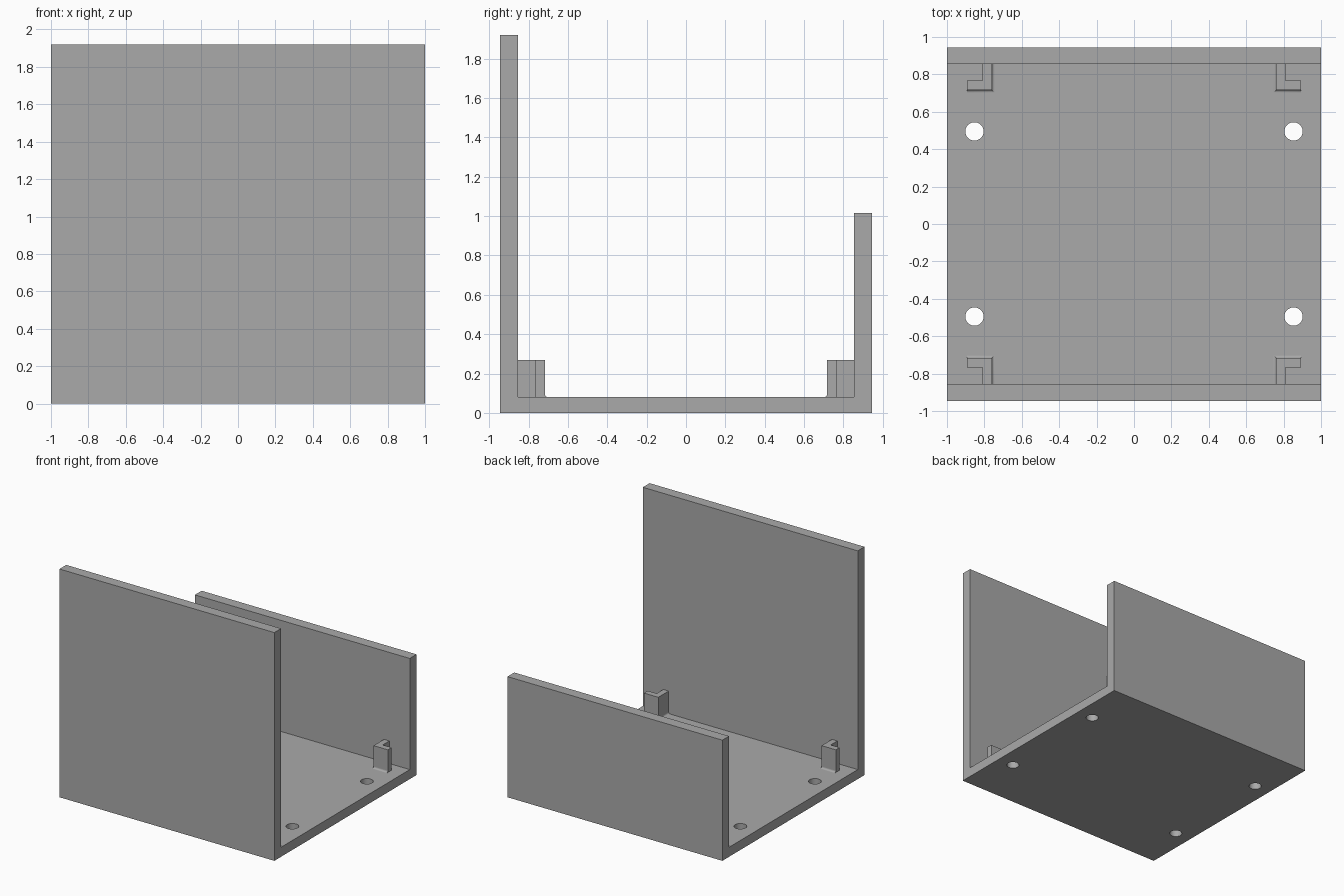
import bpy, bmesh, math
from mathutils import Vector

if "Cube" in bpy.data.objects:
    bpy.data.objects.remove(bpy.data.objects["Cube"], do_unlink=True)

FLOOR, WALL, DEPTH = 0.08, 0.09, 0.945
INNER = DEPTH - WALL

grey = bpy.data.materials.new("plain grey")
grey.use_nodes = True
grey.diffuse_color = (0.4, 0.4, 0.4, 1)
grey.node_tree.nodes["Principled BSDF"].inputs["Base Color"].default_value = (0.4, 0.4, 0.4, 1)


def finish(name, bm):
    bmesh.ops.recalc_face_normals(bm, faces=bm.faces)
    mesh = bpy.data.meshes.new(name)
    bm.to_mesh(mesh)
    bm.free()
    mesh.materials.append(grey)
    obj = bpy.data.objects.new(name, mesh)
    bpy.context.collection.objects.link(obj)
    return obj


def extrude(bm, points, offset):
    face = bm.faces.new([bm.verts.new(p) for p in points])
    new = bmesh.ops.extrude_face_region(bm, geom=[face])["geom"]
    verts = [v for v in new if isinstance(v, bmesh.types.BMVert)]
    bmesh.ops.translate(bm, verts=verts, vec=offset)


# Floor with a tall front wall and a lower back wall, as one section
section = [(-DEPTH, 0), (DEPTH, 0), (DEPTH, 1.015), (INNER, 1.015),
           (INNER, FLOOR), (-INNER, FLOOR), (-INNER, 1.92), (-DEPTH, 1.92)]
bm = bmesh.new()
extrude(bm, [(-1, y, z) for y, z in section], Vector((2, 0, 0)))
tray = finish("tray", bm)

# Four screw holes through the floor
bm = bmesh.new()
for sx in (-1, 1):
    for sy in (-1, 1):
        made = bmesh.ops.create_cone(bm, cap_ends=True, segments=48,
                                     radius1=0.049, radius2=0.049, depth=0.4)
        bmesh.ops.translate(bm, verts=made["verts"], vec=(sx * 0.853, sy * 0.495, 0))
cutter = finish("hole_cutter", bm)
cut = tray.modifiers.new("screw holes", "BOOLEAN")
cut.object, cut.operation, cut.solver = cutter, "DIFFERENCE", "EXACT"
bpy.context.view_layer.objects.active = tray
bpy.ops.object.modifier_apply(modifier=cut.name)
bpy.data.objects.remove(cutter, do_unlink=True)

# L-shaped corner posts with a concave fillet at the foot
X0, X1, Y0, THICK, TOP, R = 0.76, 0.893, 0.717, 0.05, 0.27, 0.015
outline = [(X0, Y0), (X1, Y0), (X1, Y0 + THICK), (X0 + THICK, Y0 + THICK),
           (X0 + THICK, INNER), (X0, INNER)]


def corner_post(name, sx, sy):
    bm = bmesh.new()
    extrude(bm, [(sx * x, sy * y, FLOOR) for x, y in outline],
            Vector((0, 0, TOP - FLOOR)))
    # Fillet section is swept round the outer corner with a mitre
    curve = [(R - R * math.cos(a), R - R * math.sin(a))
             for a in (math.pi / 2 * i / 6 for i in range(7))] + [(0, 0)]
    rings = []
    for x, y, dx, dy in ((X1, Y0, 0, -1), (X0, Y0, -1, -1), (X0, INNER, -1, 0)):
        rings.append([bm.verts.new((sx * (x + dx * d), sy * (y + dy * d), FLOOR + h))
                      for d, h in curve])
    count = len(curve)
    for a, b in zip(rings, rings[1:]):
        for i in range(count):
            j = (i + 1) % count
            bm.faces.new((a[i], a[j], b[j], b[i]))
    bm.faces.new(rings[0])
    bm.faces.new(rings[-1])
    return finish(name, bm)


parts = [tray]
for sx, side in ((1, "left"), (-1, "right")):
    for sy, end in ((-1, "front"), (1, "back")):
        parts.append(corner_post(f"{end}_{side}_post", sx, sy))

for obj in parts:
    bpy.ops.object.select_all(action="DESELECT")
    obj.select_set(True)
    bpy.context.view_layer.objects.active = obj
    bpy.ops.object.shade_smooth_by_angle(angle=math.radians(30))
